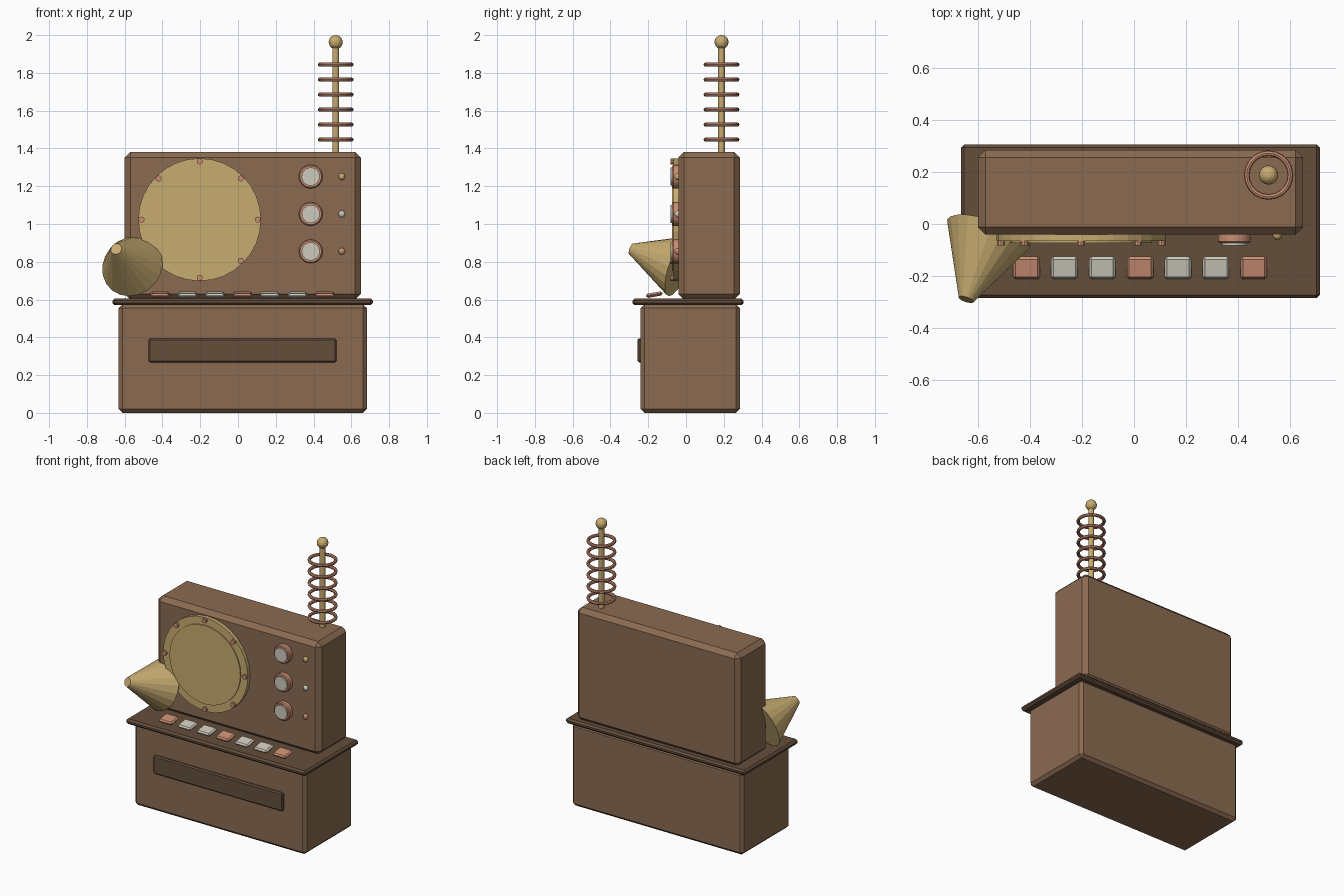
import bpy
import math
from mathutils import Vector

if "Cube" in bpy.data.objects:
    bpy.data.objects.remove(bpy.data.objects["Cube"], do_unlink=True)


def material(name, r, g, b):
    m = bpy.data.materials.new(name)
    m.use_nodes = True
    m.diffuse_color = (r, g, b, 1)
    m.node_tree.nodes["Principled BSDF"].inputs["Base Color"].default_value = (r, g, b, 1)
    return m


wood = material("brown wood", 0.258, 0.147, 0.083)
dark = material("dark wood", 0.127, 0.076, 0.044)
brass = material("brass", 0.578, 0.413, 0.165)
copper = material("copper", 0.578, 0.270, 0.171)
cream = material("cream", 0.617, 0.591, 0.503)


def finish(name, mat, bevel=0):
    ob = bpy.context.object
    ob.name = name
    ob.data.materials.append(mat)
    if bevel:
        mod = ob.modifiers.new("Bevel", "BEVEL")
        mod.width = bevel
        mod.segments = 1
    return ob


def box(name, mat, low, high, bevel):
    """Bevelled box between two corners."""
    low, high = Vector(low), Vector(high)
    bpy.ops.mesh.primitive_cube_add(size=1, location=(low + high) / 2)
    bpy.context.object.scale = high - low
    bpy.ops.object.transform_apply(location=False, rotation=False, scale=True)
    return finish(name, mat, bevel)


def cone(name, mat, start, end, r1, r2, sides, bevel=0):
    """Capped cone or cylinder between two points."""
    start, end = Vector(start), Vector(end)
    axis = end - start
    bpy.ops.mesh.primitive_cone_add(
        vertices=sides, radius1=r1, radius2=r2, depth=axis.length,
        location=(start + end) / 2, rotation=axis.to_track_quat("Z", "Y").to_euler())
    return finish(name, mat, bevel)


def front_disc(name, mat, x, z, radius, back, front, sides=24, bevel=0):
    return cone(name, mat, (x, back, z), (x, front, z), radius, radius, sides, bevel)


# Cabinet
box("base_cabinet", wood, (-0.632, -0.24, 0), (0.682, 0.285, 0.575), 0.02)
box("counter_plate", dark, (-0.665, -0.284, 0.57), (0.714, 0.305, 0.606), 0.012)
box("upper_cabinet", wood, (-0.6, -0.041, 0.6), (0.65, 0.285, 1.382), 0.03)
box("front_slot", dark, (-0.473, -0.257, 0.267), (0.521, -0.23, 0.394), 0.008)

# Round dial with a ring of bolts
DIAL_X, DIAL_Z = -0.203, 1.023
front_disc("dial_rim", brass, DIAL_X, DIAL_Z, 0.325, -0.03, -0.066, 32)
front_disc("dial_face", brass, DIAL_X, DIAL_Z, 0.272, -0.05, -0.073, 32)
for i in range(8):
    a = i * math.tau / 8
    front_disc(f"dial_bolt_{i + 1}", copper, DIAL_X + 0.308 * math.cos(a),
               DIAL_Z + 0.308 * math.sin(a), 0.016, -0.05, -0.083, 10)

# Knobs and indicator lamps
for i, lamp in enumerate((brass, cream, copper)):
    z = 1.251 - 0.198 * i
    front_disc(f"knob_ring_{i + 1}", copper, 0.385, z, 0.063, -0.03, -0.073, 24, 0.006)
    front_disc(f"knob_face_{i + 1}", cream, 0.385, z, 0.048, -0.06, -0.083, 24)
    bpy.ops.mesh.primitive_uv_sphere_add(segments=12, ring_count=8, radius=0.018,
                                         location=(0.55, -0.043, z))
    finish(f"indicator_lamp_{i + 1}", lamp)

# Tilted keys on the counter
for i in range(7):
    key = box(f"key_{i + 1}", cream if i % 3 else copper,
              (-0.464 + 0.1455 * i, -0.212, 0.615), (-0.362 + 0.1455 * i, -0.124, 0.637), 0.009)
    key.rotation_euler.x = math.radians(10)

# Horn
cone("horn", brass, (-0.559, -0.038, 0.777), (-0.645, -0.29, 0.868), 0.168, 0.03, 20)

# Aerial with rings and ball tip
AERIAL = (0.517, 0.188)
cone("aerial_rod", brass, (*AERIAL, 1.36), (*AERIAL, 1.96), 0.018, 0.018, 12)
for i in range(6):
    bpy.ops.mesh.primitive_torus_add(major_segments=20, minor_segments=8, major_radius=0.084,
                                     minor_radius=0.011, location=(*AERIAL, 1.447 + 0.0794 * i))
    finish(f"aerial_ring_{i + 1}", copper)
bpy.ops.mesh.primitive_uv_sphere_add(segments=16, ring_count=10, radius=0.037,
                                     location=(*AERIAL, 1.963))
finish("aerial_ball", brass)
